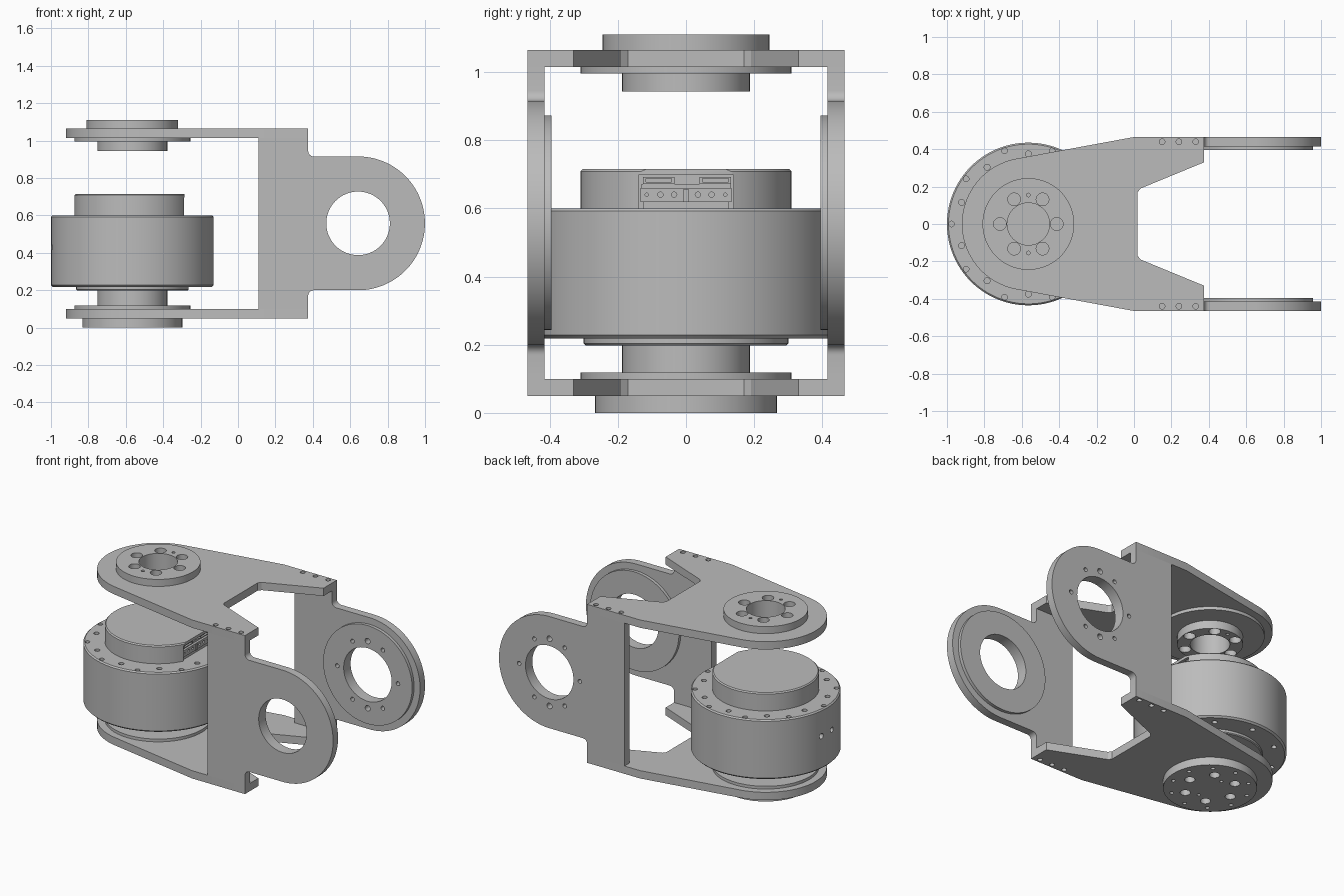
import bpy, bmesh
from math import sin, cos, radians, acos, atan2, hypot, degrees
from mathutils import Vector, Matrix

cube = bpy.data.objects.get("Cube")
if cube:
    bpy.data.objects.remove(cube)

metal = bpy.data.materials.new("satin_grey")
metal.use_nodes = True
metal.diffuse_color = (0.5, 0.5, 0.5, 1)
metal.node_tree.nodes["Principled BSDF"].inputs["Base Color"].default_value = (0.5, 0.5, 0.5, 1)

AX = -0.565             # motor axis
EX, EZ = 0.642, 0.5575  # ear pivot
SEG = 96


def arc(cx, cy, r, a0, a1, n):
    steps = [radians(a0 + (a1 - a0) * i / n) for i in range(n + 1)]
    return [(cx + r * cos(a), cy + r * sin(a)) for a in steps]


def ring_points(r, angles, z):
    return [(AX + r * cos(radians(a)), r * sin(radians(a)), z) for a in angles]


def rod(bm, a, b, r, segs=24):
    a, b = Vector(a), Vector(b)
    mat = Matrix.Translation((a + b) / 2) @ (b - a).to_track_quat('Z', 'Y').to_matrix().to_4x4()
    bmesh.ops.create_cone(bm, cap_ends=True, segments=segs, radius1=r, radius2=r,
                          depth=(b - a).length, matrix=mat)


def drill(bm, points, r, offset, segs=20):
    for p in points:
        rod(bm, p, Vector(p) + Vector(offset), r, segs)


def box(bm, lo, hi):
    lo, hi = Vector(lo), Vector(hi)
    mat = Matrix.Translation((lo + hi) / 2) @ Matrix.Diagonal((*(hi - lo), 1))
    bmesh.ops.create_cube(bm, size=1, matrix=mat)


def prism(bm, pts, axis, lo, hi):
    place = (lambda p: (p[0], p[1], lo)) if axis == 'z' else (lambda p: (p[0], lo, p[1]))
    face = bm.faces.new([bm.verts.new(place(p)) for p in pts])
    out = bmesh.ops.extrude_face_region(bm, geom=[face])
    move = (0, 0, hi - lo) if axis == 'z' else (0, hi - lo, 0)
    bmesh.ops.translate(bm, vec=move, verts=[v for v in out['geom'] if isinstance(v, bmesh.types.BMVert)])


def lathe(bm, profile):
    # closed solid from (radius, height) pairs, capped at both ends
    rings = [[bm.verts.new(p) for p in ring_points(r, [360 * i / SEG for i in range(SEG)], z)]
             for r, z in profile]
    for low, high in zip(rings, rings[1:]):
        for i in range(SEG):
            j = (i + 1) % SEG
            bm.faces.new((low[i], low[j], high[j], high[i]))
    bm.faces.new(rings[0])
    bm.faces.new(rings[-1])


def finish(name, bm, cutter=None):
    def to_object(b, label):
        bmesh.ops.recalc_face_normals(b, faces=b.faces[:])
        mesh = bpy.data.meshes.new(label)
        b.to_mesh(mesh)
        b.free()
        ob = bpy.data.objects.new(label, mesh)
        bpy.context.scene.collection.objects.link(ob)
        mesh.materials.append(metal)
        return ob
    ob = to_object(bm, name)
    if cutter:
        tool = to_object(cutter, name + "_cutter")
        mod = ob.modifiers.new("holes", 'BOOLEAN')
        mod.operation, mod.solver, mod.object = 'DIFFERENCE', 'EXACT', tool
        graph = bpy.context.evaluated_depsgraph_get()
        ob.data = bpy.data.meshes.new_from_object(ob.evaluated_get(graph))
        ob.modifiers.clear()
        bpy.data.objects.remove(tool)
    for poly in ob.data.polygons:
        poly.use_smooth = True
    ob.data.set_sharp_from_angle(angle=radians(25))
    return ob


# Holes running through the upper hub stack
def hub_holes():
    bm = bmesh.new()
    rod(bm, (AX, 0, 0.9), (AX, 0, 1.2), 0.113, 48)
    drill(bm, ring_points(0.152, range(0, 360, 60), 0.9), 0.034, (0, 0, 0.3))
    drill(bm, ring_points(0.155, (90, 270), 0.9), 0.01, (0, 0, 0.3), 12)
    return bm


# Tapered arm plates, top and bottom
R, W = 0.355, 0.465
tangent = degrees(atan2(W, -AX) + acos(R / hypot(AX, W)))
outline = arc(AX, 0, R, tangent, 360 - tangent, 48)
outline += [(0, -W), (0.375, -W), (0.375, -0.33), (0.035, -0.19), (0.02, -0.17),
            (0.02, 0.17), (0.035, 0.19), (0.375, 0.33), (0.375, W), (0, W)]
screws = [(x, y, 0) for x in (0.15, 0.24, 0.33) for y in (-0.44, 0.44)]
for name, z0, z1 in (("lower_arm", 0.05, 0.1), ("upper_arm", 1.015, 1.065)):
    bm = bmesh.new()
    prism(bm, outline, 'z', z0, z1)
    cut = hub_holes()
    drill(cut, [(x, y, z0 - 0.02) for x, y, _ in screws], 0.015, (0, 0, 0.09))
    finish(name, bm, cut)

# Upper hub: cover disc above, stepped boss below
bm = bmesh.new()
lathe(bm, [(0.245, 1.065), (0.245, 1.11)])
finish("upper_hub_disc", bm, hub_holes())
bm = bmesh.new()
lathe(bm, [(0.187, 0.943), (0.187, 0.995), (0.31, 0.995), (0.31, 1.015)])
finish("upper_hub_boss", bm, hub_holes())

# Lower hub: drilled disc below, stepped boss above
bm, cut = bmesh.new(), bmesh.new()
lathe(bm, [(0.267, 0), (0.267, 0.05)])
drill(cut, ring_points(0.15, range(0, 360, 60), -0.02), 0.03, (0, 0, 0.055))
drill(cut, ring_points(0.225, range(18, 378, 36), -0.02), 0.012, (0, 0, 0.05), 12)
drill(cut, ring_points(0.1, (90, 270), -0.02), 0.01, (0, 0, 0.05), 12)
finish("lower_hub_disc", bm, cut)
bm = bmesh.new()
lathe(bm, [(0.31, 0.1), (0.31, 0.118), (0.187, 0.118), (0.187, 0.2)])
finish("lower_hub_boss", bm)

# Motor body with bolt circles and two side ports
bm, cut = bmesh.new(), bmesh.new()
lathe(bm, [(0.295, 0.198), (0.3, 0.203), (0.3, 0.218), (0.425, 0.218), (0.435, 0.228),
           (0.435, 0.592), (0.427, 0.6)])
drill(cut, ring_points(0.375, range(18, 378, 36), 0.57), 0.016, (0, 0, 0.06))
drill(cut, ring_points(0.411, range(0, 360, 36), 0.57), 0.015, (0, 0, 0.06))
drill(cut, ring_points(0.375, range(18, 378, 36), 0.19), 0.016, (0, 0, 0.06))
for a in (173, 187):
    inner, = ring_points(0.39, [a], 0.43)
    outer, = ring_points(0.47, [a], 0.43)
    rod(cut, inner, outer, 0.017)
finish("motor_body", bm, cut)

# Motor cap with a flat side and a connector bay
bm, cut = bmesh.new(), bmesh.new()
lathe(bm, [(0.31, 0.6), (0.31, 0.708), (0.303, 0.715)])
box(cut, (-0.285, -0.3, 0.5), (-0.1, 0.3, 0.8))
finish("motor_cap", bm, cut)
cap = bpy.data.objects["motor_cap"]
bm, cut = bmesh.new(), bmesh.new()
bm.from_mesh(cap.data)
bpy.data.objects.remove(cap)
box(cut, (-0.36, -0.14, 0.55), (-0.2, 0.14, 0.697))
finish("motor_cap", bm, cut)

# Connector block, sockets and pins
bm, cut = bmesh.new(), bmesh.new()
box(bm, (-0.37, -0.134, 0.618), (-0.295, 0.134, 0.66))
for s in (-1, 1):
    for y, h in ((0.075, 0.008), (0.035, 0.008), (0.115, 0.005)):
        rod(cut, (-0.31, s * y, 0.64), (-0.27, s * y, 0.64), h, 12)
finish("connector_block", bm, cut)
bm = bmesh.new()
box(bm, (-0.37, -0.125, 0.598), (-0.3, 0.125, 0.618))
box(bm, (-0.37, -0.13, 0.66), (-0.31, 0.13, 0.672))
box(bm, (-0.32, -0.009, 0.618), (-0.29, 0.009, 0.655))
finish("connector_board", bm)
bm, cut = bmesh.new(), bmesh.new()
for y in (-0.08, 0.086):
    box(bm, (-0.37, y - 0.046, 0.672), (-0.295, y + 0.046, 0.692))
    box(cut, (-0.31, y - 0.038, 0.677), (-0.28, y + 0.038, 0.687))
finish("plug_sockets", bm, cut)

# Side plates with rounded ears, raised inner rims and pivot holes
half = [(0.11, 1.015), (0.375, 1.015)] + arc(0.405, 0.945, 0.03, 180, 270, 6)
half += arc(EX, EZ, 0.3575, 90, 0, 32)
profile = half + [(x, 2 * EZ - z) for x, z in reversed(half[:-1])]
for name, s in (("front", -1), ("back", 1)):
    def ear_holes():
        bm = bmesh.new()
        rod(bm, (EX, s * 0.3, EZ), (EX, s * 0.6, EZ), 0.17, 64)
        if s > 0:
            for a in (0, 60, 90, 120, 180, 240, 270, 300):
                x, z = EX + 0.215 * cos(radians(a)), EZ + 0.215 * sin(radians(a))
                rod(bm, (x, 0.3, z), (x, 0.6, z), 0.018 if a % 180 == 90 else 0.013, 16)
        return bm
    bm = bmesh.new()
    prism(bm, profile, 'y', s * 0.415, s * W)
    cut = ear_holes()
    for z in (0.09, 0.98):
        drill(cut, [(x, y, z) for x, y, _ in screws if y * s > 0], 0.015, (0, 0, 0.045))
    finish(name + "_side_plate", bm, cut)
    bm = bmesh.new()
    rod(bm, (EX, s * 0.395, EZ), (EX, s * 0.415, EZ), 0.315, SEG)
    finish(name + "_ear_rim", bm, ear_holes())
